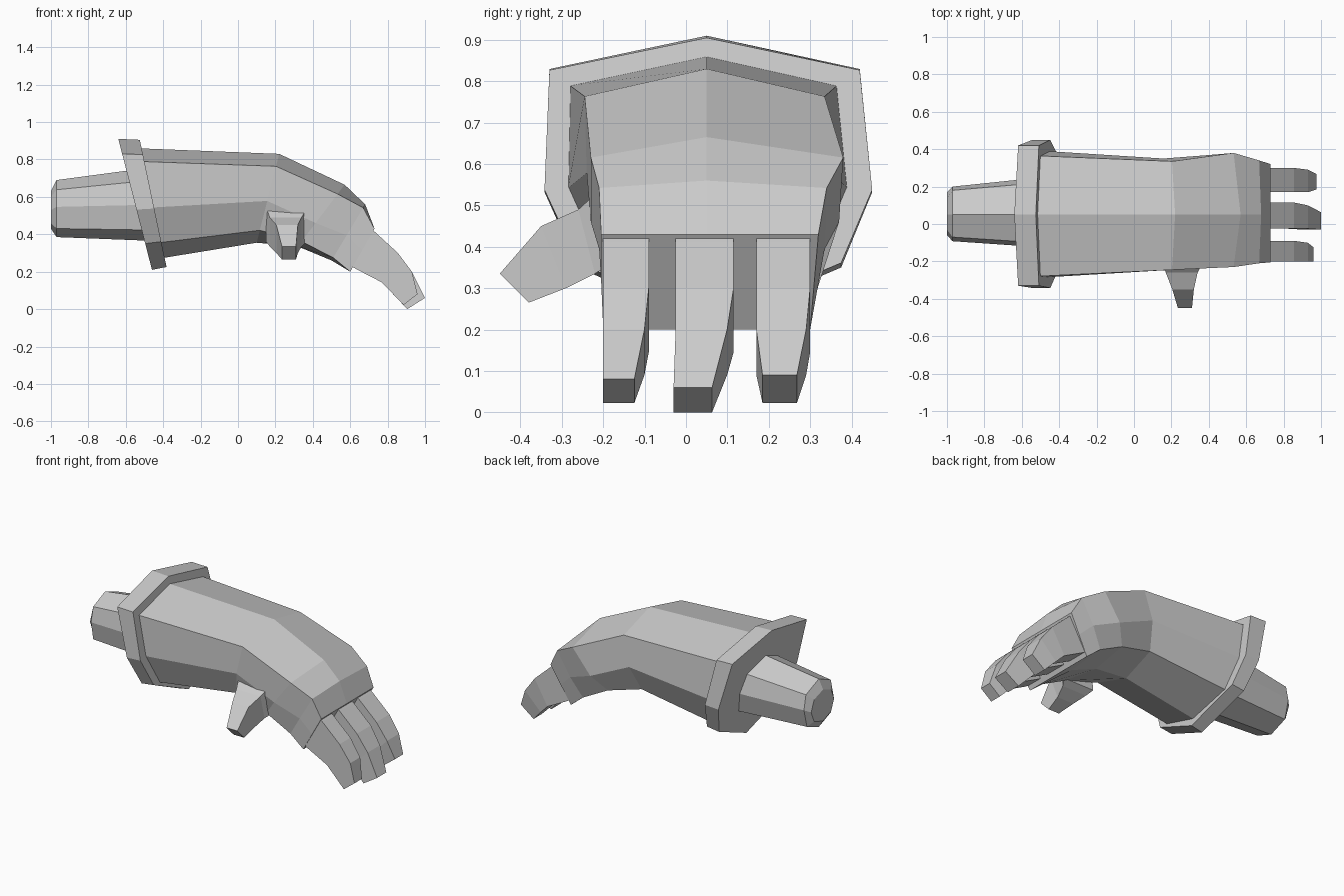
import bpy, bmesh

if "Cube" in bpy.data.objects:
    bpy.data.objects.remove(bpy.data.objects["Cube"])


def loft(name, rings):
    """Skin equal-sized rings of points into a closed flat-shaded solid."""
    bm = bmesh.new()
    loops = [[bm.verts.new(p) for p in ring] for ring in rings]
    n = len(loops[0])
    for a, b in zip(loops, loops[1:]):
        for i in range(n):
            j = (i + 1) % n
            bm.faces.new((a[i], a[j], b[j], b[i]))
    bm.faces.new(loops[0])
    bm.faces.new(loops[-1])
    bmesh.ops.remove_doubles(bm, verts=bm.verts, dist=0.0005)
    bmesh.ops.recalc_face_normals(bm, faces=bm.faces)
    mesh = bpy.data.meshes.new(name)
    bm.to_mesh(mesh)
    bm.free()
    obj = bpy.data.objects.new(name, mesh)
    bpy.context.collection.objects.link(obj)
    return obj


def octagon(top, bottom, sides, mid_y=0.05):
    """Tilted eight-sided ring: top/bottom are (x, z), sides are (fraction down, left y, right y)."""
    def at(t, y):
        return (top[0] + (bottom[0] - top[0]) * t, y, top[1] + (bottom[1] - top[1]) * t)
    right = [at(t, r) for t, l, r in sides]
    left = [at(t, l) for t, l, r in reversed(sides)]
    return [at(0, mid_y)] + right + [at(1, mid_y)] + left


def quad(top, bottom, y0, y1):
    return [(top[0], y0, top[1]), (top[0], y1, top[1]),
            (bottom[0], y1, bottom[1]), (bottom[0], y0, bottom[1])]


# Hand and sleeve, from cuff to knuckles
loft("glove_body", [
    octagon((-0.54, 0.86), (-0.41, 0.272), [(.12, -.28, .365), (.54, -.285, .39), (.86, -.20, .31)]),
    octagon((0.22, 0.83), (0.10, 0.355), [(.14, -.245, .335), (.53, -.24, .35), (.86, -.18, .28)]),
    octagon((0.57, 0.665), (0.32, 0.335), [(.15, -.23, .38), (.62, -.23, .37), (.92, -.20, .30)]),
    octagon((0.68, 0.56), (0.50, 0.26), [(.06, -.21, .34), (.55, -.21, .335), (.95, -.20, .31)]),
    octagon((0.73, 0.43), (0.60, 0.20), [(0, -.205, .32), (.5, -.205, .31), (1, -.20, .30)]),
])

# Slanted cuff flange
cuff_sides = [(.115, -.33, .42), (.54, -.342, .45), (.80, -.26, .375)]
loft("cuff", [
    octagon((-0.64, 0.91), (-0.46, 0.21), cuff_sides),
    octagon((-0.525, 0.905), (-0.382, 0.225), cuff_sides),
])

# Forearm stub with chamfered end
loft("forearm", [
    octagon((-1.0, 0.63), (-1.0, 0.43), [(.15, -.03, .14), (.5, -.06, .17), (.85, -.03, .14)]),
    octagon((-0.97, 0.69), (-0.97, 0.385), [(.17, -.07, .18), (.47, -.092, .20), (.85, -.07, .17)]),
    octagon((-0.52, 0.75), (-0.46, 0.365), [(.17, -.10, .22), (.50, -.125, .25), (.85, -.10, .21)]),
])

# Three fingers: base y range, tip y range, tip top, tip bottom
fingers = [
    ("index_finger", (-.20, -.09), (-.20, -.125), (.96, .08), (.885, .022)),
    ("middle_finger", (-.025, .115), (-.03, .063), (1.0, .06), (.905, .0)),
    ("outer_finger", (.17, .30), (.185, .268), (.975, .09), (.885, .022)),
]
for name, base, tip, top, bottom in fingers:
    loft(name, [
        quad((.70, .44), (.59, .24), *base),
        quad((.735, .41), (.63, .215), *base),
        quad((.855, .30), (.765, .145), *base),
        quad((.93, .20), (.82, .09), base[0], base[1] * .7 + tip[1] * .3),
        quad(top, bottom, *tip),
    ])

# Thumb, reaching out towards the front
thumb_rings = []
for x0, x1, upper, lower in [(.15, .37, (-.20, .545), (-.18, .36)),
                             (.17, .34, (-.26, .49), (-.22, .335)),
                             (.205, .32, (-.35, .45), (-.29, .30)),
                             (.235, .31, (-.45, .335), (-.38, .265))]:
    thumb_rings.append([(x0, *upper), (x1, *upper), (x1, *lower), (x0, *lower)])
loft("thumb", thumb_rings)
